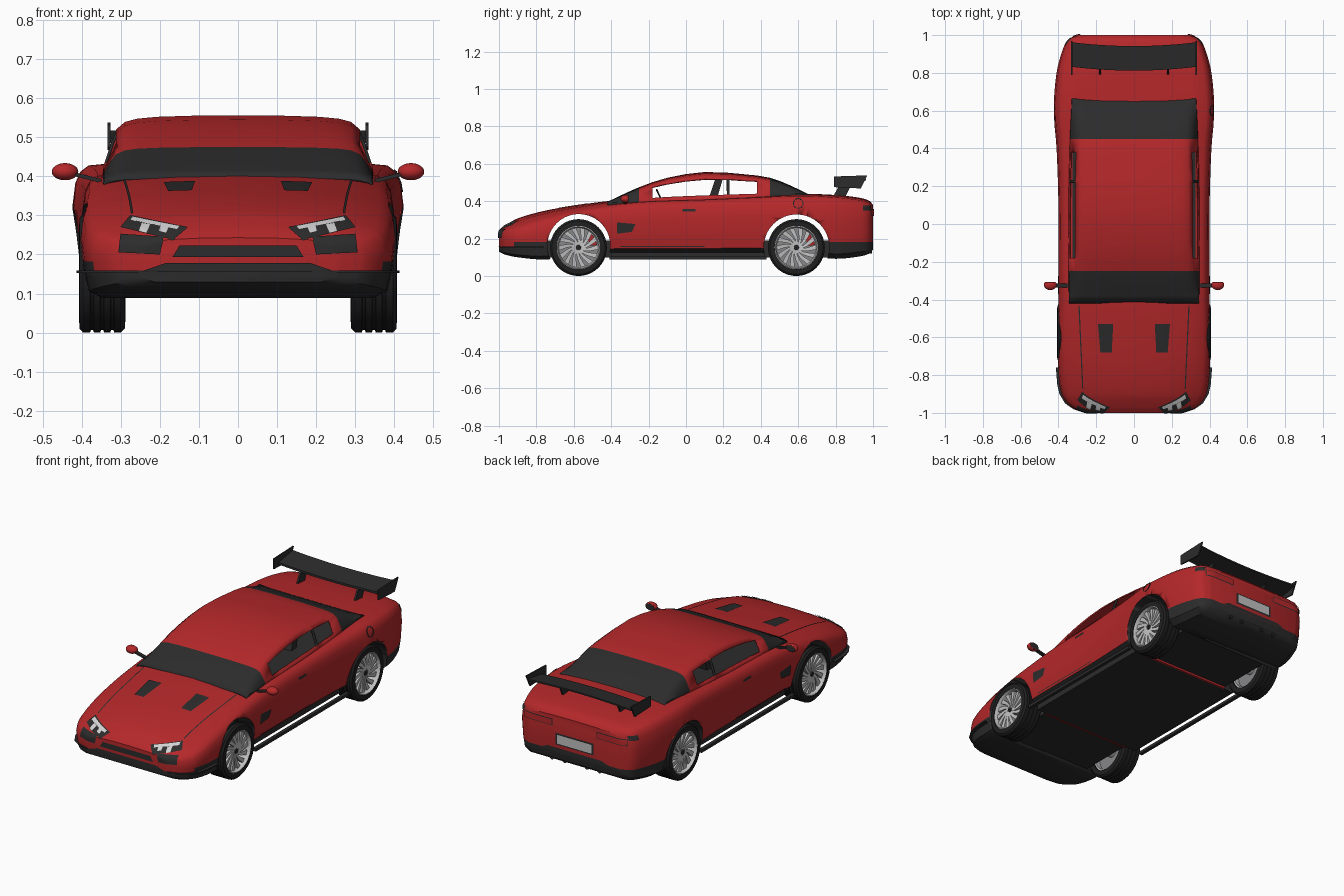
import bpy, bmesh, math
from mathutils import Vector
from mathutils.bvhtree import BVHTree

if "Cube" in bpy.data.objects:
    bpy.data.objects.remove(bpy.data.objects["Cube"])


def material(name, r, g, b):
    m = bpy.data.materials.new(name)
    m.use_nodes = True
    m.diffuse_color = (r, g, b, 1)
    m.node_tree.nodes["Principled BSDF"].inputs["Base Color"].default_value = (r, g, b, 1)
    return m


RED = material("red paint", .46, .021, .023)
DARK = material("dark trim", .025, .025, .025)
RUBBER = material("tyre rubber", .014, .014, .014)
SILVER = material("rim silver", .53, .53, .54)
STEEL = material("brake steel", .24, .24, .25)
LAMP = material("lamp white", .65, .65, .65)


def finish(bm, name, mats, angle=35):
    me = bpy.data.meshes.new(name)
    bm.to_mesh(me)
    bm.free()
    for m in mats:
        me.materials.append(m)
    ob = bpy.data.objects.new(name, me)
    bpy.context.collection.objects.link(ob)
    bpy.ops.object.select_all(action='DESELECT')
    ob.select_set(True)
    bpy.context.view_layer.objects.active = ob
    bpy.ops.object.shade_smooth_by_angle(angle=math.radians(angle))
    return ob


def loft_bm(shells, wrap=False):
    """Skin each list of closed rings; wrap joins last ring to first."""
    bm = bmesh.new()
    for rings in shells:
        vs = [[bm.verts.new(p) for p in ring] for ring in rings]
        n = len(rings[0])
        for a, b in zip(vs, vs[1:] + vs[:1] if wrap else vs[1:]):
            for j in range(n):
                k = (j + 1) % n
                bm.faces.new((a[j], a[k], b[k], b[j]))
        if not wrap:
            bm.faces.new(vs[0])
            bm.faces.new(vs[-1])
    bmesh.ops.recalc_face_normals(bm, faces=bm.faces)
    return bm


def loft(name, shells, mat, wrap=False):
    return finish(loft_bm(shells, wrap), name, [mat])


def prism_x(name, pts, x0, x1, mat):
    return loft(name, [[[(x, y, z) for y, z in pts] for x in (x0, x1)]], mat)


def box(name, x0, x1, y0, y1, z0, z1, mat):
    return prism_x(name, [(y0, z0), (y1, z0), (y1, z1), (y0, z1)], x0, x1, mat)


def circle(n):
    return [(math.cos(math.tau * i / n), math.sin(math.tau * i / n)) for i in range(n)]


def lathe(name, profile, cy, side, mat, n=40):
    loft(name, [[[(side * x, cy + r * c, .152 + r * s) for x, r in profile] for c, s in circle(n)]], mat, True)


def curve(keys, col, y):
    """Smooth interpolation of one column of a key table."""
    i = max(k for k in range(len(keys) - 1) if keys[k][0] <= y or k == 0)

    def slope(k):
        a, b = keys[max(k - 1, 0)], keys[min(k + 1, len(keys) - 1)]
        return (b[col] - a[col]) / (b[0] - a[0])
    p, q = keys[i], keys[i + 1]
    d = q[0] - p[0]
    t = (y - p[0]) / d
    return ((1 + 2 * t) * (1 - t) ** 2 * p[col] + t * (1 - t) ** 2 * d * slope(i)
            + t * t * (3 - 2 * t) * q[col] + t * t * (t - 1) * d * slope(i + 1))


# Body: y, half width, bottom, shoulder, crown
BODY = [(-1, .25, .13, .23, .243), (-.97, .33, .115, .243, .268), (-.9, .383, .1, .267, .308),
        (-.75, .402, .088, .312, .35), (-.57, .405, .11, .35, .38), (-.4, .4, .125, .378, .402),
        (-.2, .4, .125, .397, .41), (.1, .4, .125, .407, .415), (.4, .41, .125, .42, .43),
        (.6, .425, .11, .428, .44), (.8, .41, .092, .42, .433), (.93, .375, .105, .405, .418),
        (.98, .345, .12, .39, .402), (1, .3, .14, .37, .38)]
SIDE = [(.86, 0), (.95, .08), (.98, .3), (1, .65), (.98, .86), (.95, .95), (.9, 1)]
TOP = [(.72, .6), (.4, .9)]


def body_ring(y):
    w, lo, sh, cr = (curve(BODY, c, y) for c in (1, 2, 3, 4))
    half = [(a * w, lo + b * (sh - lo)) for a, b in SIDE] + [(a * w, sh + b * (cr - sh)) for a, b in TOP]
    ring = [(0, lo)] + half + [(0, cr)] + [(-x, z) for x, z in reversed(half)]
    return [(x, y, z) for x, z in ring]


ys = [a[0] + (b[0] - a[0]) * t / 4 for a, b in zip(BODY, BODY[1:]) for t in range(4)] + [1]
bm = loft_bm([[body_ring(y) for y in ys]])
# Cuts that bound the dark bumpers and sills
for axis, at in ((2, .142), (2, .158), (2, .182), (1, -.92), (1, -.7), (1, .7)):
    no = [int(axis == k) for k in range(3)]
    bmesh.ops.bisect_plane(bm, geom=bm.verts[:] + bm.edges[:] + bm.faces[:],
                           plane_co=[at * k for k in no], plane_no=no)
bm.normal_update()
for f in bm.faces:
    c = f.calc_center_median()
    level = .158 if c.y < -.92 else .182 if abs(c.y) > .7 else .142
    f.material_index = int(f.normal.z < -.5 or c.z < level)
TREE = BVHTree.FromBMesh(bm)
body = finish(bm, "body", [RED, DARK])

# Wheel arches cut across the body
AXLES = (-.575, .59)
for cy, cz, r in ((-.573, .163, .168), (.591, .154, .175)):
    bm = loft_bm([[[(x, cy + r * c, cz + r * s) for c, s in circle(56)] for x in (-.6, .6)]])
    for f in bm.faces:
        f.material_index = 1
    cutter = finish(bm, "arch_cutter", [RED, DARK])
    cutter.hide_render = True
    mod = body.modifiers.new("arch", 'BOOLEAN')
    mod.operation, mod.solver, mod.object = 'DIFFERENCE', 'EXACT', cutter
    bpy.context.view_layer.objects.active = body
    bpy.ops.object.modifier_apply(modifier=mod.name)
    bpy.data.objects.remove(cutter)

# Cabin shell with open side windows
ROOF = [(-.42, .397), (-.25, .475), (-.1, .525), (.1, .556), (.3, .545), (.45, .525), (.56, .483), (.665, .432)]
ARC = [(.995, .1), (.945, .5), (.905, .74), (.84, .88), (.75, .94), (.6, .975), (.3, .998), (0, 1)]
WIDE = [(-.42, .345), (.1, .345), (.45, .338), (.665, .33)]
cabin_y = [-.42, -.38, -.34, -.29, -.25, -.18, -.1, 0, .1, .218, .232, .3, .38, .45, .5, .55, .6, .64, .665]
bm = bmesh.new()
rows = []
for y in cabin_y:
    base = curve(BODY, 3, y) + .01
    h = curve(ROOF, 1, y) - base
    w = curve(WIDE, 1, y)
    half = [(w + .005, base - .03)] + [(w * a, base + b * h) for a, b in ARC]
    arc = half + [(-x, z) for x, z in reversed(half[:-1])]
    rows.append([bm.verts.new((x, y, z)) for x, z in arc])
for i in range(len(rows) - 1):
    mid = (cabin_y[i] + cabin_y[i + 1]) / 2
    for j in range(16):
        window = min(j, 15 - j) in (1, 2) and -.18 < mid < .38
        pillar = .218 < mid < .232
        if window and not pillar:
            continue
        f = bm.faces.new((rows[i][j], rows[i + 1][j], rows[i + 1][j + 1], rows[i][j + 1]))
        f.material_index = int(mid < -.25 or mid > .45 or (window and pillar))
cabin = finish(bm, "cabin", [RED, DARK])
solid = cabin.modifiers.new("thickness", 'SOLIDIFY')
solid.thickness, solid.offset = .008, -1

# Thin plates laid on the body
RAYS = {"front": lambda a, b: ((a, -3, b), (0, 1, 0)), "back": lambda a, b: ((a, 3, b), (0, -1, 0)),
        "top": lambda a, b: ((a, b, 3), (0, 0, -1)), "left": lambda a, b: ((3, a, b), (-1, 0, 0)),
        "right": lambda a, b: ((-3, a, b), (1, 0, 0))}


def on_body(view, a, b, lift):
    origin, ray = RAYS[view](a, b)
    hit, normal, _, _ = TREE.ray_cast(Vector(origin), Vector(ray))
    return hit + normal * lift if hit else None


def plate(name, view, quad, mat=DARK, lift=.004, n=8):
    bm = bmesh.new()
    p = [Vector(q) for q in quad]
    ray = Vector(RAYS[view](0, 0)[1])
    grid = {}
    for i in range(n + 1):
        for j in range(n + 1):
            q = p[0].lerp(p[1], i / n).lerp(p[3].lerp(p[2], i / n), j / n)
            point = on_body(view, q.x, q.y, lift)
            if point:
                grid[i, j] = bm.verts.new(point)
    for i in range(n):
        for j in range(n):
            keys = [(i, j), (i + 1, j), (i + 1, j + 1), (i, j + 1)]
            if all(k in grid for k in keys):
                f = bm.faces.new([grid[k] for k in keys])
                f.normal_update()
                if f.normal.dot(ray) > 0:
                    f.normal_flip()
    finish(bm, name, [mat])


def rect(a, b, c, d):
    return [(a, d), (b, d), (b, c), (a, c)]


plate("cabin_floor", "top", rect(-.325, .325, -.3, .5), n=16)
plate("grille", "front", [(-.15, .223), (.15, .223), (.168, .193), (-.168, .193)])
plate("lower_grille", "front", [(-.185, .178), (.185, .178), (.25, .156), (-.25, .156)])
plate("number_plate_frame", "back", rect(-.12, .12, .218, .284))
plate("number_plate", "back", rect(-.108, .108, .226, .276), SILVER, .007)
plate("diffuser_panel", "back", [(-.17, .2), (.17, .2), (.22, .18), (-.22, .18)])
for s, side in ((1, "left"), (-1, "right")):
    def pair(name, view, quad, *rest):
        plate(side + "_" + name, view, [(s * a, b) for a, b in quad], *rest)
    pair("headlight", "front", [(.128, .267), (.275, .297), (.3, .267), (.165, .235)])
    pair("lamp_band", "front", [(.148, .268), (.27, .292), (.274, .282), (.155, .259)], LAMP, .007)
    for x in (.185, .235):
        pair("lamp_stub", "front", [(x - .012, .272), (x + .012, .276), (x + .018, .255), (x - .002, .25)], LAMP, .007)
    pair("fog_panel", "front", [(.19, .243), (.3, .25), (.305, .205), (.2, .2)])
    pair("hood_vent", "top", [(.11, -.53), (.19, -.53), (.178, -.68), (.118, -.68)])
    pair("hood_seam", "top", [(.288, -.43), (.294, -.43), (.274, -.87), (.268, -.87)], DARK, .003, 20)
    pair("tail_light_frame", "back", rect(.14, .325, .32, .358))
    pair("tail_light", "back", rect(.144, .321, .324, .354), RED, .006)
    plate(side + "_vent", side, [(-.37, .287), (-.27, .278), (-.29, .236), (-.37, .226)])
    plate(side + "_door_handle", side, rect(-.02, .05, .345, .358))
    plate(side + "_sill_seam", side, rect(-.35, .1, .156, .16))
    plate(side + "_corner_lamp", side, rect(.945, .985, .35, .375))

# Fuel cap ring, flush with the left flank
loft("fuel_cap", [[[on_body("left", .6 + r * c, .388 + r * s, d)
                    for r, d in ((.024, 0), (.024, .003), (.028, .003), (.028, 0))]
                   for c, s in circle(24)]], DARK, True)

# Front splitter, floor pan, underbody and side skirts
edge = [(curve(BODY, 1, y) + .012, y) for y in (-1, -.98, -.95, -.9, -.85, -.76)]
outline = edge + [(-x, y) for x, y in reversed(edge)]
loft("splitter", [[[(x, y, z) for x, y in outline] for z in (.152, .159)]], DARK)
box("floor_pan", -.345, .345, -.4, .42, .09, .135, DARK)
box("underbody", -.28, .28, -.8, .82, .1, .19, DARK)
for y in (-.41, .42):
    box("floor_lip", -.28, .28, y, y + .01, .088, .104, RED)
for s in (1, -1):
    box("side_skirt", s * .38, s * .4, -.41, .43, .088, .104, DARK)

# Rear wing
for s in (1, -1):
    prism_x("wing_end_plate", [(.79, .475), (.935, .468), (.97, .538), (.79, .532)], s * .326, s * .334, DARK)
    prism_x("wing_support", [(.785, .42), (.85, .42), (.89, .5), (.82, .488)], s * .176, s * .186, DARK)
rings = []
for i in range(13):
    x = -.33 + .055 * i
    bow = .02 * (1 - (x / .33) ** 2)
    rings.append([(x, y - bow, z) for y, z in ((.832, .486), (.962, .51), (.962, .518), (.832, .498))])
loft("wing", [rings], DARK)

# Exhaust tips
for x in (-.15, -.07, .07, .15):
    loft("exhaust_tip", [[[(x + .012 * c, y, .132 + .012 * s) for c, s in circle(16)] for y in (.95, .994)]], DARK)

# Door mirrors
for s in (1, -1):
    bm = bmesh.new()
    bmesh.ops.create_uvsphere(bm, u_segments=20, v_segments=12, radius=1)
    for v in bm.verts:
        v.co = (s * .443 + .034 * v.co.x, -.322 + .028 * min(v.co.y, .5), .412 + .022 * v.co.z)
    bm.normal_update()
    for f in bm.faces:
        f.material_index = int(f.normal.y > .95)
    finish(bm, "mirror", [RED, DARK])
    loft("mirror_arm", [[[(s * x, y, z + d) for y, d in ((-.335, 0), (-.315, 0), (-.315, .01), (-.335, .01))]
                         for x, z in ((.35, .383), (.425, .402))]], DARK)

# Seats and steering wheel
for s in (1, -1):
    prism_x("seat", [(.12, .41), (.165, .41), (.198, .525), (.16, .53)], s * .09, s * .25, DARK)
bpy.ops.mesh.primitive_torus_add(major_radius=.04, minor_radius=.005, major_segments=24, minor_segments=6,
                                 location=(.17, -.14, .425), rotation=(0, math.radians(65), math.pi / 2))
bpy.context.object.name = "steering_wheel"
bpy.context.object.data.materials.append(DARK)

# Wheels
tread = [(.288, .115), (.29, .142), (.3, .152)]
for g in (.322, .348, .374):
    tread += [(g - .005, .152), (g - .003, .146), (g + .003, .146), (g + .005, .152)]
tread += [(.397, .152), (.406, .142), (.407, .116)]
for cy in AXLES:
    for s in (1, -1):
        lathe("tyre", tread, cy, s, RUBBER)
        lathe("rim", [(.3, .117), (.402, .119), (.406, .112), (.392, .105), (.3, .105)], cy, s, SILVER)
        lathe("brake_disc", [(.33, .002), (.33, .106), (.345, .106), (.345, .002)], cy, s, STEEL)
        lathe("hub", [(.27, .002), (.27, .03), (.39, .026), (.39, .002)], cy, s, SILVER)
        lathe("hub_cap", [(.388, .002), (.388, .014), (.396, .012), (.396, .002)], cy, s, DARK, 16)
        blades = []
        for k in range(14):
            blade = []
            for i in range(5):
                r, t = .02 + .022 * i, math.tau * k / 14 + .2 * i - .02 * i * i
                w = .006 + .0018 * i
                blade.append([(s * x, cy + r * math.cos(t) - d * math.sin(t), .152 + r * math.sin(t) + d * math.cos(t))
                              for x, d in ((.372, -w), (.392, -w), (.39, w), (.372, w))])
            blades.append(blade)
        loft("spokes", blades, SILVER)
        arc = [math.radians(8 + 8 * i) for i in range(6)]
        loft("brake_caliper", [[[(s * x, cy + r * math.cos(t), .152 + r * math.sin(t))
                                 for x, r in ((.34, .065), (.366, .065), (.366, .1), (.34, .1))] for t in arc]], RED)
